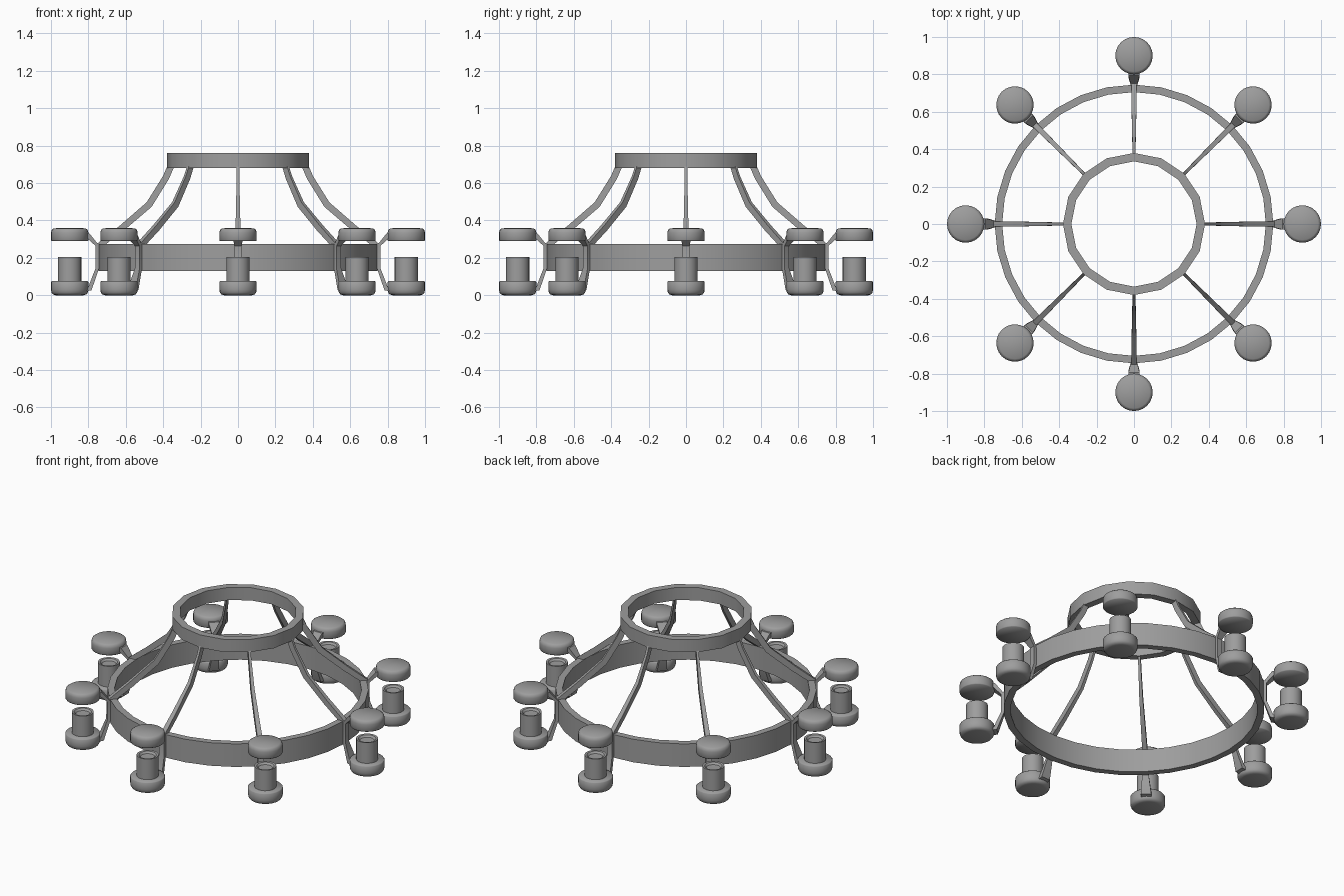
import bpy, bmesh, math
from mathutils import Matrix, Vector

if "Cube" in bpy.data.objects:
    bpy.data.objects.remove(bpy.data.objects["Cube"])

# Dark grey metal
metal = bpy.data.materials.new("grey_metal")
metal.diffuse_color = (.34, .34, .34, 1)
metal.use_nodes = True
metal.node_tree.nodes["Principled BSDF"].inputs["Base Color"].default_value = metal.diffuse_color


def finish(name, bm, smooth_angle=35):
    bmesh.ops.remove_doubles(bm, verts=bm.verts, dist=1e-5)
    bmesh.ops.recalc_face_normals(bm, faces=bm.faces)
    me = bpy.data.meshes.new(name)
    bm.to_mesh(me)
    bm.free()
    me.materials.append(metal)
    ob = bpy.data.objects.new(name, me)
    bpy.context.collection.objects.link(ob)
    bpy.context.view_layer.objects.active = ob
    ob.select_set(True)
    bpy.ops.object.shade_smooth_by_angle(angle=math.radians(smooth_angle))
    ob.select_set(False)
    return ob


def lathe(name, profile, sides, closed=False, smooth_angle=35):
    """Spin an (r, z) profile around the z axis."""
    bm = bmesh.new()
    vs = [bm.verts.new((r, 0, z)) for r, z in profile]
    es = [bm.edges.new(p) for p in zip(vs, vs[1:])]
    if closed:
        es.append(bm.edges.new((vs[-1], vs[0])))
    bmesh.ops.spin(bm, geom=vs + es, cent=(0, 0, 0), axis=(0, 0, 1),
                   angle=math.tau, steps=sides, use_merge=True)
    return finish(name, bm, smooth_angle)


def bar(name, stations):
    """Rectangular bar through (r, z, width, thickness) stations in the xz plane."""
    bm = bmesh.new()
    pts = [Vector((s[0], s[1])) for s in stations]
    rings = []
    for i, (r, z, w, t) in enumerate(stations):
        d = (pts[min(i + 1, len(pts) - 1)] - pts[max(i - 1, 0)]).normalized()
        n = Vector((-d.y, d.x)) * t / 2
        rings.append([bm.verts.new((r + a * n.x, b * w / 2, z + a * n.y))
                      for a, b in ((1, 1), (1, -1), (-1, -1), (-1, 1))])
    for a, b in zip(rings, rings[1:]):
        for k in range(4):
            bm.faces.new((a[k], a[(k + 1) % 4], b[(k + 1) % 4], b[k]))
    bm.faces.new(rings[0])
    bm.faces.new(rings[-1])
    return finish(name, bm)


def around(ob, count=8):
    """Repeat an object around the z axis, sharing its mesh."""
    base = ob.matrix_basis.copy()
    name = ob.name
    for i in range(1, count):
        c = ob.copy()
        c.name = f"{name}_{i + 1}"
        c.matrix_basis = Matrix.Rotation(math.tau * i / count, 4, 'Z') @ base
        bpy.context.collection.objects.link(c)


# Upper and lower hoops
lathe("upper_ring", [(.335, .68), (.38, .68), (.38, .76), (.335, .76)], 16, True)
lathe("lower_ring", [(.705, .13), (.745, .13), (.745, .275), (.705, .275)], 32, True)

# Bent struts from the upper hoop, passing over the lower hoop
around(bar("strut", [(.355, .70, .014, .035), (.385, .63, .015, .035),
                     (.475, .485, .02, .036), (.62, .36, .026, .034),
                     (.755, .255, .03, .03)]))

# C-shaped lamp brackets outside the lower hoop
around(bar("lamp_bracket", [(.86, .325, .065, .03), (.80, .318, .06, .026),
                            (.752, .265, .035, .018), (.752, .145, .035, .018),
                            (.792, .035, .06, .024), (.86, .022, .065, .024)]))

# Lamps: base dish, dished sleeve and rounded cap
lamp = [
    lathe("lamp_base", [(0, 0), (.075, 0), (.09, .005), (.097, .015), (.1, .03),
                        (.1, .07), (.096, .075), (0, .075)], 24, smooth_angle=60),
    lathe("lamp_sleeve", [(.0625, .07), (.0625, .205), (.05, .203),
                          (.04, .192), (0, .19)], 24),
    lathe("lamp_cap", [(0, .29), (.097, .29), (.1, .295), (.1, .335),
                       (.096, .35), (.085, .358), (0, .36)], 24, smooth_angle=60),
]
for part in lamp:
    part.location.x = .9
    around(part)
